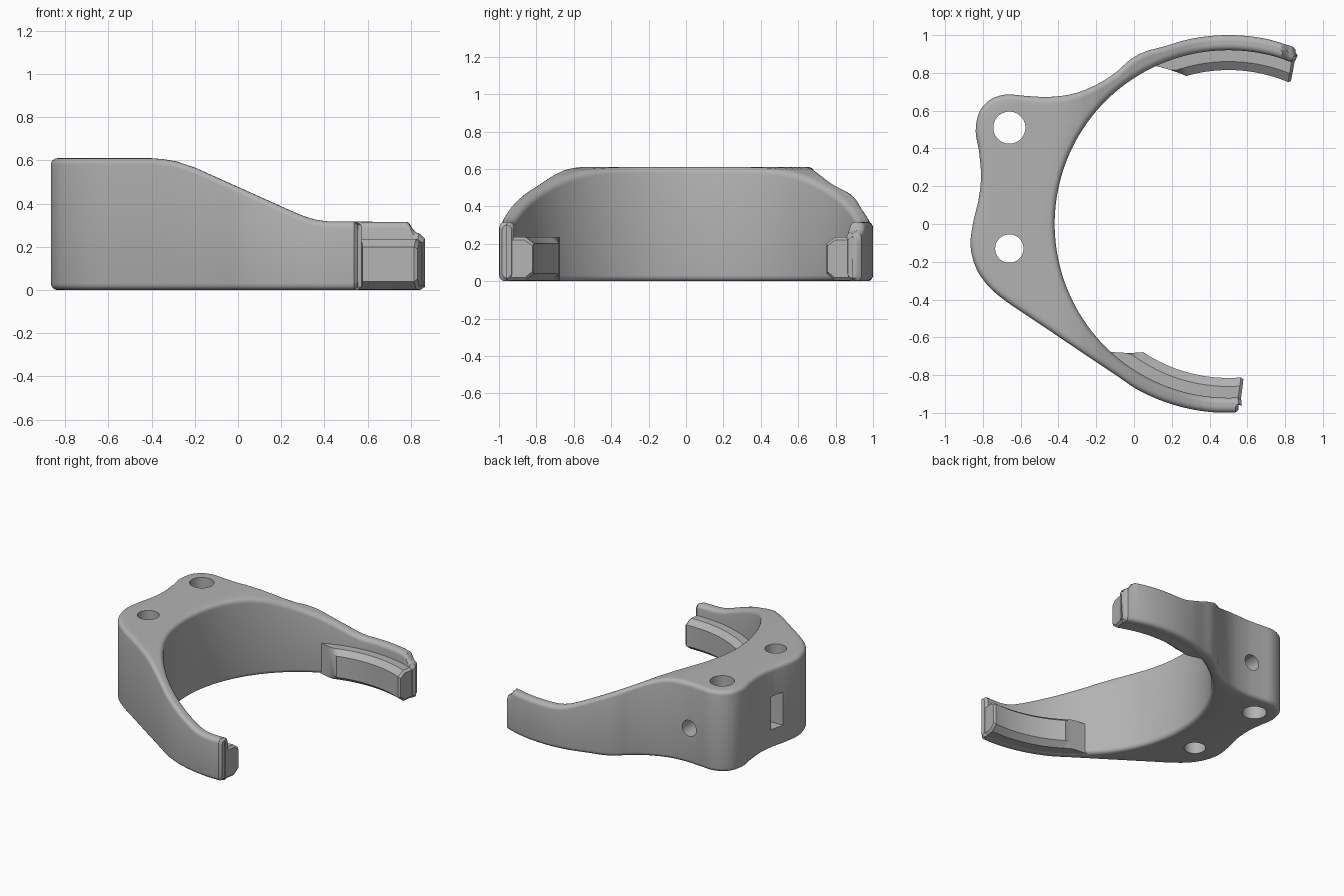
import bpy, bmesh
from math import sin, cos, pi, radians, degrees, atan2
from mathutils import Vector, Matrix

cube = bpy.data.objects.get("Cube")
if cube:
    bpy.data.objects.remove(cube, do_unlink=True)

CX = 0.5            # centre of the round opening
R_IN, R_OUT = 0.92, 1.0
FILLET = 0.03

grey = bpy.data.materials.new("plain_grey")
grey.use_nodes = True
grey.diffuse_color = (0.45, 0.45, 0.45, 1)
grey.node_tree.nodes["Principled BSDF"].inputs["Base Color"].default_value = grey.diffuse_color
grey.node_tree.nodes["Principled BSDF"].inputs["Roughness"].default_value = 0.6


def polar(deg, r):
    return Vector((CX + r * cos(radians(deg)), r * sin(radians(deg))))


def spread(deg, r):
    """Lengthen arcs towards the middle so that the arm ends slant."""
    return 171 + (deg - 171) * (1 + 0.135 * max(0, R_OUT - r))


def spline(pts, steps):
    """Smooth curve through the points."""
    p = [2 * pts[0] - pts[1]] + pts + [2 * pts[-1] - pts[-2]]
    out = []
    for a, b, c, d in zip(p, p[1:], p[2:], p[3:]):
        for k in range(steps):
            t = k / steps
            out.append(0.5 * (2 * b + (c - a) * t + (2 * a - 5 * b + 4 * c - d) * t * t
                              + (3 * b - a - 3 * c + d) * t ** 3))
    return out + [pts[-1]]


SIDE = [(-1, 0.61), (-0.4, 0.61), (-0.34, 0.605), (-0.28, 0.594), (-0.2, 0.567),
        (0.25, 0.365), (0.31, 0.34), (0.36, 0.325), (0.42, 0.317),
        (0.79, 0.315), (0.81, 0.272), (0.88, 0.245)]


def height(x):
    for (xa, za), (xb, zb) in zip(SIDE, SIDE[1:]):
        if x <= xb:
            return za + (zb - za) * (x - xa) / (xb - xa)
    return SIDE[-1][1]


def skin(name, rings):
    """Join matching rings of points into a closed sweep."""
    bm = bmesh.new()
    loops = [[bm.verts.new(co) for co in ring] for ring in rings]
    n = len(loops[0])
    for a, b in zip(loops, loops[1:]):
        for i in range(n):
            j = (i + 1) % n
            bm.faces.new((a[i], a[j], b[j], b[i]))
    bm.faces.new(loops[0])
    bm.faces.new(loops[-1])
    return finish(name, bm)


def finish(name, bm):
    bmesh.ops.recalc_face_normals(bm, faces=bm.faces)
    me = bpy.data.meshes.new(name)
    bm.to_mesh(me)
    bm.free()
    me.materials.append(grey)
    ob = bpy.data.objects.new(name, me)
    bpy.context.collection.objects.link(ob)
    return ob


def activate(ob):
    bpy.ops.object.select_all(action="DESELECT")
    ob.select_set(True)
    bpy.context.view_layer.objects.active = ob


def smooth(ob):
    activate(ob)
    bpy.ops.object.shade_smooth_by_angle(angle=radians(32))


# Outer outline: front arm, straight flank, two bosses, back arm
mount = [(-0.1, -0.797), (-0.25, -0.697), (-0.4, -0.596), (-0.55, -0.495), (-0.68, -0.407),
         (-0.77, -0.33), (-0.835, -0.235), (-0.865, -0.12), (-0.853, 0), (-0.823, 0.13),
         (-0.81, 0.25), (-0.82, 0.38), (-0.838, 0.49), (-0.82, 0.59), (-0.765, 0.655),
         (-0.68, 0.685), (-0.57, 0.678), (-0.45, 0.673), (-0.32, 0.69), (-0.2, 0.737),
         (-0.1, 0.8), (-0.02, 0.87), (0.06, 0.913)]
outline = [polar(a, R_OUT) for a in (273.1, 265, 257, 249, 241)]
outline += [Vector(p) for p in mount]
outline += [polar(a, R_OUT) for a in (110, 102, 94, 86, 78, 68.8)]
path = spline(outline, 8)

# Body: rounded section swept along the outline, from outer wall to opening
rings = []
corner = [radians(a) for a in (0, 22, 45, 68, 90)]
for k, p in enumerate(path):
    t = (path[min(k + 1, len(path) - 1)] - path[max(k - 1, 0)]).normalized()
    n_out = Vector((t.y, -t.x))
    if n_out.dot(p - Vector((CX, 0))) < 0:
        n_out = -n_out
    inset = 0.015 if k in (0, len(path) - 1) else 0
    ang = spread(degrees(atan2(p.y, p.x - CX)) % 360, R_IN)
    q = polar(ang, R_IN)
    n_in = (Vector((CX, 0)) - q).normalized()
    p, q = p - n_out * inset, q - n_in * inset

    def wall(base, normal, c, top):
        xy = base - normal * FILLET * (1 - cos(c))
        drop = FILLET * (1 - sin(c)) + inset
        return (xy.x, xy.y, height(xy.x) - drop if top else drop)

    ring = [wall(p, n_out, c, False) for c in reversed(corner)]
    ring += [wall(p, n_out, c, True) for c in corner]
    a, b = p - n_out * FILLET, q - n_in * FILLET
    for s in range(1, 7):
        m = a.lerp(b, s / 7)
        ring.append((m.x, m.y, height(m.x) - inset))
    ring += [wall(q, n_in, c, True) for c in reversed(corner)]
    ring += [wall(q, n_in, c, False) for c in corner]
    rings.append(ring)
body = skin("clamp_body", rings)


# Holes: two bolts, a side hole and a slot
def cutter(size, loc, rot=None, box=False):
    bm = bmesh.new()
    if box:
        bmesh.ops.create_cube(bm, size=1)
        bmesh.ops.scale(bm, vec=size, verts=bm.verts)
    else:
        bmesh.ops.create_cone(bm, cap_ends=True, segments=48, radius1=size[0],
                              radius2=size[0], depth=size[1])
    if rot:
        bmesh.ops.rotate(bm, matrix=Matrix.Rotation(rot, 3, "X"), verts=bm.verts)
    bmesh.ops.translate(bm, vec=loc, verts=bm.verts)
    return finish("hole_cutter", bm)


cutters = [cutter((0.085, 2), (-0.66, 0.51, 0.3)),
           cutter((0.075, 2), (-0.66, -0.13, 0.3)),
           cutter((0.06, 0.3), (-0.5, 0.68, 0.27), pi / 2),
           cutter((0.36, 0.11, 0.25), (-0.8, 0.1, 0.27), box=True)]
for c in cutters:
    c.hide_render = True
    activate(body)
    mod = body.modifiers.new("hole", "BOOLEAN")
    mod.operation, mod.solver, mod.object = "DIFFERENCE", "EXACT", c
    bpy.ops.object.modifier_apply(modifier=mod.name)
    bpy.data.objects.remove(c, do_unlink=True)
smooth(body)


# Lips: chamfered ledges along the inside of each arm
LIP = [(0.95, 0.003), (0.86, 0.003), (0.815, 0.04), (0.815, 0.2), (0.86, 0.235), (0.95, 0.235)]


def lip(name, tip, root, root_wall):
    rings = []
    steps = 28
    side = 1 if tip > root else -1
    stations = [(tip, 0.86, 0), (tip - side, 1, 0)]
    stations += [(tip + (root - tip) * s / steps, 1, 0) for s in range(2, steps + 1)]
    stations += [(root + (root_wall - root) * f, 1, f) for f in (0.25, 0.5, 0.75, 1)]
    for deg, scale, f in stations:
        ring = []
        for r, z in LIP:
            r = max(r, 0.815 + 0.115 * f)
            r, z = 0.89 + (r - 0.89) * scale, 0.119 + (z - 0.119) * scale
            xy = polar(spread(deg, r), r)
            ring.append((xy.x, xy.y, z))
        rings.append(ring)
    smooth(skin(name, rings))


lip("front_arm_lip", 273.1, 234.8, 226)
lip("back_arm_lip", 68.8, 107.5, 116)
